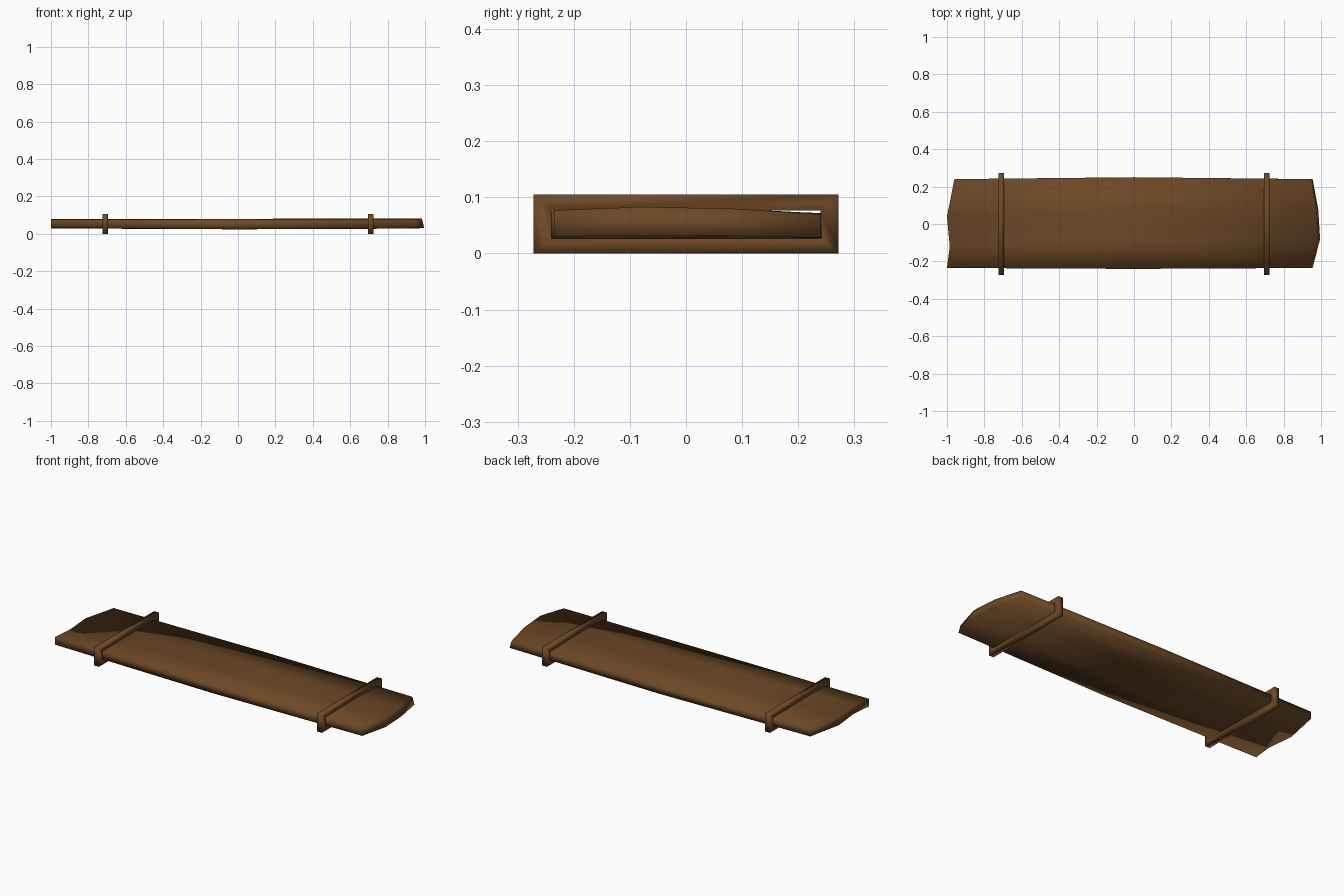
import bpy, bmesh

if "Cube" in bpy.data.objects:
    bpy.data.objects.remove(bpy.data.objects["Cube"])

wood = bpy.data.materials.new("dark brown wood")
wood.diffuse_color = (0.15, 0.066, 0.02, 1)
wood.use_nodes = True
wood.node_tree.nodes["Principled BSDF"].inputs["Base Color"].default_value = wood.diffuse_color


def make_object(name, bm):
    bmesh.ops.recalc_face_normals(bm, faces=bm.faces)
    for f in bm.faces:
        f.smooth = True
    me = bpy.data.meshes.new(name)
    bm.to_mesh(me)
    bm.free()
    me.materials.append(wood)
    ob = bpy.data.objects.new(name, me)
    bpy.context.collection.objects.link(ob)
    return ob


def loft(name, rings, closed):
    """Skin matching loops of points; cap the ends or close into a ring."""
    bm = bmesh.new()
    loops = [[bm.verts.new(p) for p in r] for r in rings]
    n = len(loops[0])
    count = len(loops) if closed else len(loops) - 1
    for i in range(count):
        a, b = loops[i], loops[(i + 1) % len(loops)]
        for j in range(n):
            k = (j + 1) % n
            bm.faces.new((a[j], a[k], b[k], b[j]))
    if not closed:
        # split end caps into one quad per lengthwise strip
        h = n // 2
        for l in (loops[0], loops[-1]):
            for j in range(h - 1):
                bm.faces.new((l[j], l[j + 1], l[n - 2 - j], l[n - 1 - j]))
    return make_object(name, bm)


# Plank: slightly crowned board with broken ends; each station holds
# x, y, bottom z and top z across four lengthwise strips
stations = [
    ((-1.0, -0.985, -1.0, -0.96), (-0.235, -0.12, 0.04, 0.24),
     (0.032, 0.030, 0.029, 0.030), (0.076, 0.079, 0.078, 0.072)),
    ((0.0, 0.0, 0.0, 0.0), (-0.24, -0.09, 0.07, 0.25),
     (0.024, 0.025, 0.025, 0.024), (0.075, 0.080, 0.078, 0.071)),
    ((0.955, 0.995, 0.985, 0.955), (-0.235, -0.08, 0.08, 0.24),
     (0.030, 0.032, 0.031, 0.028), (0.077, 0.083, 0.080, 0.070)),
]
rings = []
for i, (xs, ys, lo, hi) in enumerate(stations):
    slant = 0.012 if i == 2 else 0
    bottom = list(zip(xs, ys, lo))
    top = [(x - slant, y, z) for x, y, z in zip(xs, ys, hi)]
    rings.append(bottom + top[::-1])
loft("plank", rings, False)

# Two rectangular straps wrapped round the plank
for name, x in (("left_strap", -0.71), ("right_strap", 0.71)):
    x0, x1 = x - 0.015, x + 0.015
    corners = []
    for sy, top in ((-1, 0), (1, 0), (1, 1), (-1, 1)):
        yo, yi = sy * 0.272, sy * 0.24
        zo, zi = (0.105, 0.077) if top else (0.0, 0.027)
        corners.append([(x0, yo, zo), (x1, yo, zo), (x1, yi, zi), (x0, yi, zi)])
    loft(name, corners, True)
